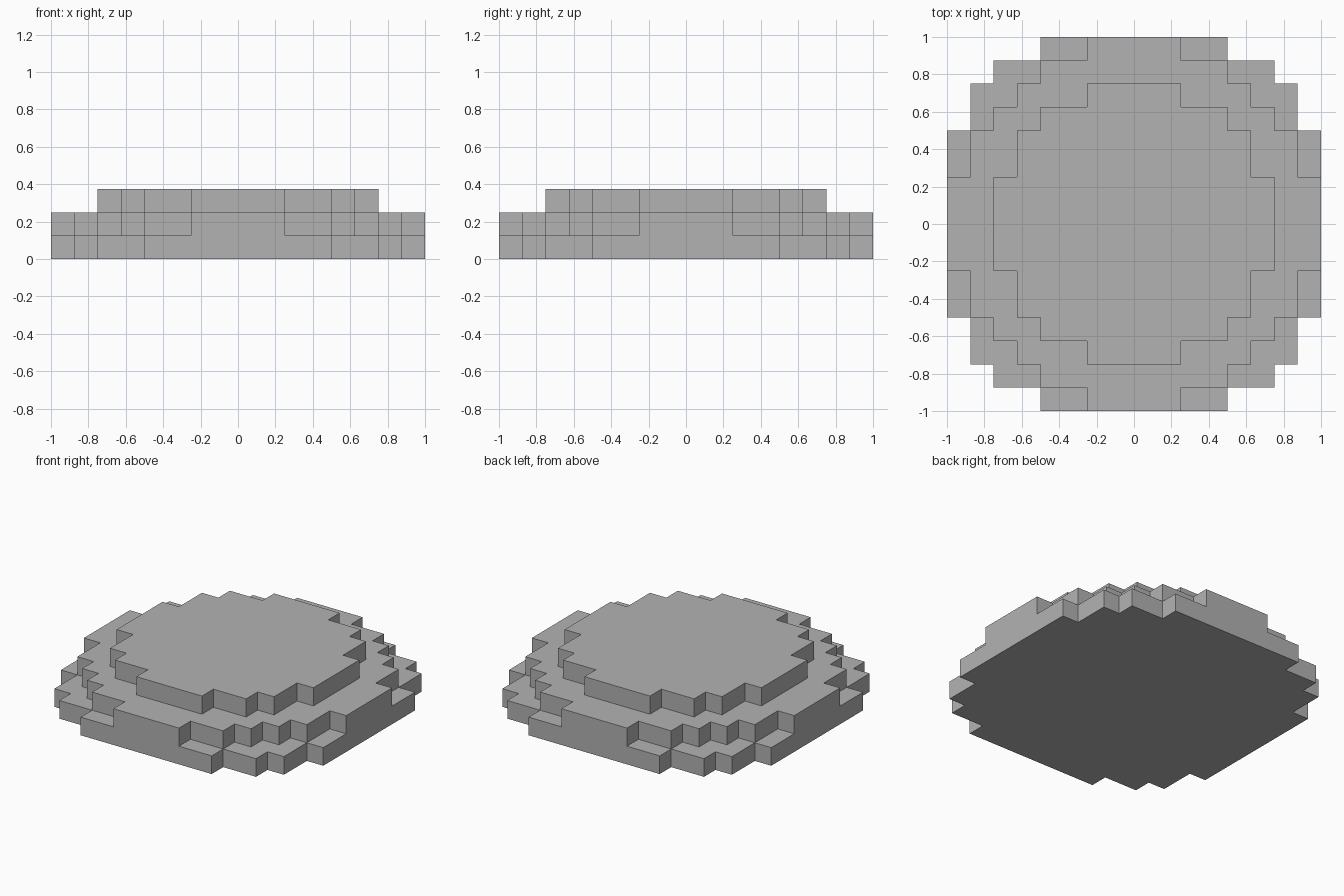
import bpy
import bmesh

UNIT = 0.125  # edge of one block

cube = bpy.data.objects.get("Cube")
if cube:
    bpy.data.objects.remove(cube, do_unlink=True)

# Plain grey stone
grey = (0.448, 0.448, 0.448, 1.0)
stone = bpy.data.materials.new("grey_stone")
stone.use_nodes = True
stone.diffuse_color = grey
stone.node_tree.nodes["Principled BSDF"].inputs["Base Color"].default_value = grey


def stepped_layer(name, quarter, level):
    """One-block-high slab: a stepped quarter outline turned four times."""
    outline, turn = [], quarter
    for _ in range(4):
        outline += turn
        turn = [(-y, x) for x, y in turn]
    bm = bmesh.new()
    base = bm.faces.new([bm.verts.new((x * UNIT, y * UNIT, level * UNIT))
                         for x, y in outline])
    top = bmesh.ops.extrude_face_region(bm, geom=[base], use_keep_orig=True)["geom"]
    bmesh.ops.translate(bm, vec=(0, 0, UNIT),
                        verts=[v for v in top if isinstance(v, bmesh.types.BMVert)])
    bmesh.ops.recalc_face_normals(bm, faces=bm.faces)
    mesh = bpy.data.meshes.new(name)
    bm.to_mesh(mesh)
    bm.free()
    mesh.materials.append(stone)
    bpy.context.collection.objects.link(bpy.data.objects.new(name, mesh))


# Quarter outlines in blocks, counter-clockwise from +x to +y
layers = {
    "bottom_layer": [(8, 4), (7, 4), (7, 6), (6, 6), (6, 7), (4, 7), (4, 8)],
    "middle_layer": [(8, 2), (7, 2), (7, 4), (6, 4), (6, 5), (5, 5),
                     (5, 6), (4, 6), (4, 7), (2, 7), (2, 8)],
    "top_layer": [(6, 2), (5, 2), (5, 4), (4, 4), (4, 5), (2, 5), (2, 6)],
}
for level, (name, quarter) in enumerate(layers.items()):
    stepped_layer(name, quarter, level)
